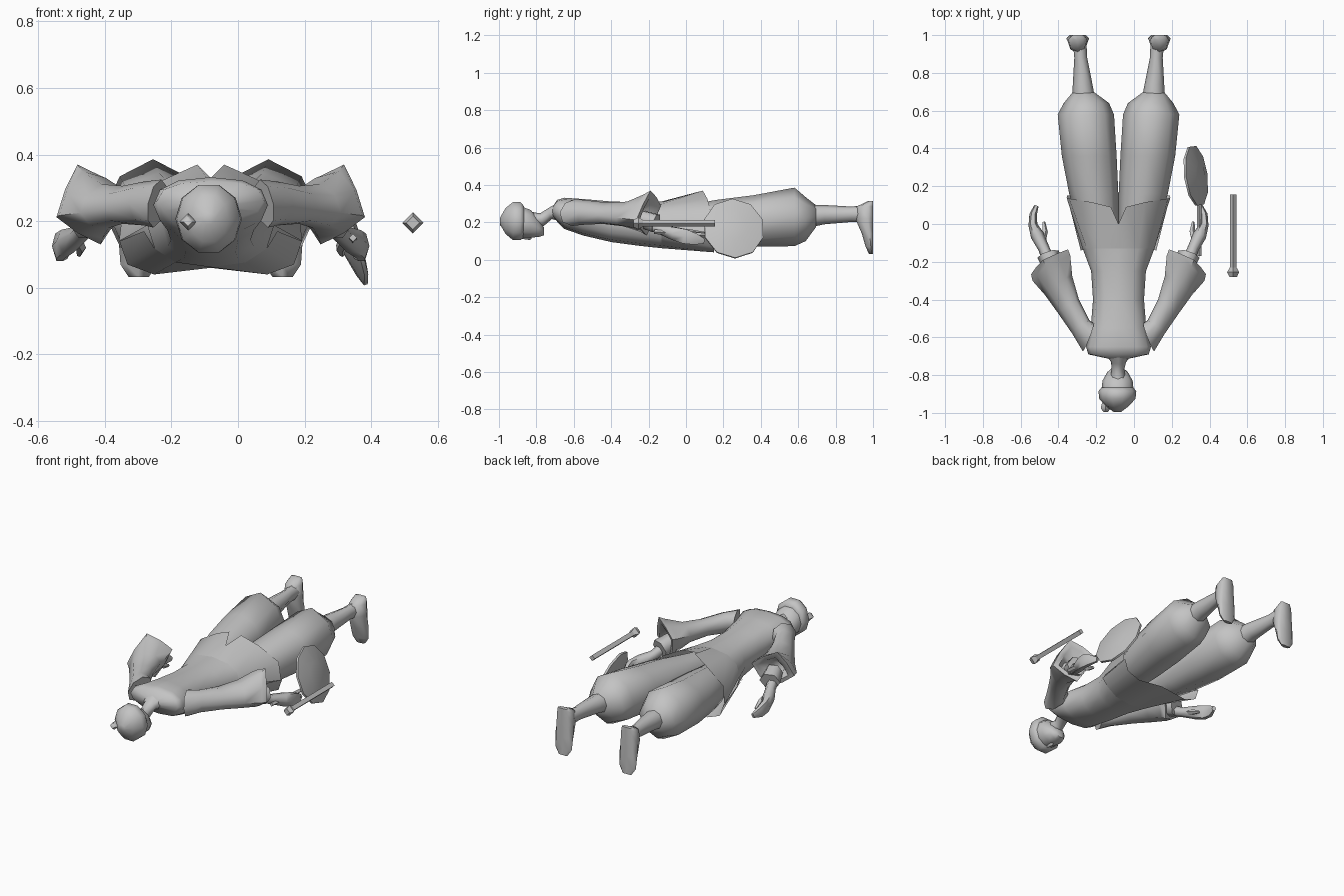
import bpy, bmesh, math
from mathutils import Vector as V

CX = -0.082  # symmetry plane of the body
grey = bpy.data.materials.new("plain_grey")
grey.diffuse_color = (0.55, 0.55, 0.55, 1)


def skin(name, rows, closed=True, caps=True, angle=65):
    """Skin a list of point rows into a smooth-shaded surface."""
    bm = bmesh.new()
    vs = [[bm.verts.new(p) for p in r] for r in rows]
    n = len(rows[0])
    for a, b in zip(vs, vs[1:]):
        for i in range(n if closed else n - 1):
            j = (i + 1) % n
            bm.faces.new((a[i], a[j], b[j], b[i]))
    if closed and caps:
        bm.faces.new(vs[0][::-1])
        bm.faces.new(vs[-1])
    bmesh.ops.recalc_face_normals(bm, faces=bm.faces)
    me = bpy.data.meshes.new(name)
    bm.to_mesh(me)
    bm.free()
    me.materials.append(grey)
    ob = bpy.data.objects.new(name, me)
    bpy.context.collection.objects.link(ob)
    bpy.ops.object.select_all(action='DESELECT')
    ob.select_set(True)
    bpy.context.view_layer.objects.active = ob
    bpy.ops.object.shade_smooth_by_angle(angle=math.radians(angle))
    return ob


def ring(c, a, b, n, e=1.0):
    """Closed section; e < 1 is boxier, e = 2 is a diamond."""
    c, a, b = V(c), V(a), V(b)
    out = []
    for i in range(n):
        t = 2 * math.pi * i / n
        cs, sn = math.cos(t), math.sin(t)
        out.append(c + a * math.copysign(abs(cs) ** e, cs) + b * math.copysign(abs(sn) ** e, sn))
    return out


def yring(x, y, rx, lo, hi, n=12, e=1.0):
    """Section at y, spanning lo..hi in z."""
    return ring((x, y, (lo + hi) / 2), (rx, 0, 0), (0, 0, (hi - lo) / 2), n, e)


def tube(name, pts, n=6):
    """Tube along points (x, y, z, side radius, height radius)."""
    rows = []
    for i, p in enumerate(pts):
        d = V(pts[min(i + 1, len(pts) - 1)][:3]) - V(pts[max(i - 1, 0)][:3])
        side = d.cross(V((0, 0, 1))).normalized()
        up = side.cross(d).normalized()
        rows.append(ring(p[:3], side * p[3], up * p[4], n))
    return skin(name, rows)


# Tunic body, shoulders to hips
body = [(-.715, .045, .235, .28), (-.69, .16, .205, .32), (-.65, .172, .165, .332),
        (-.55, .147, .13, .325), (-.4, .135, .095, .312), (-.25, .145, .075, .307),
        (-.13, .19, .062, .312)]
rows = [yring(CX, *s, e=.85) for s in body]
skin("tunic", rows, caps=False)

# Back panel of the tunic, notched in the middle of its hem
hip = rows[-1]
hem = [(.275, .14, .14), (.262, .135, .25), (.14, .115, .325), (.04, .09, .37)]
right = [V((CX + u, y, z)) for u, y, z in hem]
left = [V((CX - u, y, z)) for u, y, z in reversed(hem)]
hem_row = right + [V((CX, 0, .33))] + left
top = [hip[0], hip[1], hip[2], hip[3].lerp(hip[2], .3), hip[3],
       hip[3].lerp(hip[4], .3), hip[4], hip[5], hip[6]]
skin("tunic_back_panel", [top, hem_row], closed=False)

# Front panel of the tunic, flared at the side slits
front_top = [V((CX - .2, -.14, .17)), *hip[7:12], V((CX + .2, -.14, .17))]
front_hem = [V((CX + u, .15, z)) for u, z in
             ((-.274, .14), (-.25, .07), (-.17, .04), (0, .06),
              (.17, .04), (.25, .07), (.274, .14))]
skin("tunic_front_panel", [front_top, front_hem], closed=False)

# Neck, face, hair cap, bun
tube("neck", [(-.085, -.84, .21, .045, .05), (-.085, -.77, .215, .033, .035),
              (CX, -.73, .245, .04, .03), (CX, -.68, .255, .08, .05)], 8)
skin("face", [yring(-.087, *s, 10) for s in
              ((-.93, .075, .125, .28), (-.88, .085, .115, .29),
               (-.83, .08, .115, .27), (-.785, .055, .12, .215),
               (-.76, .028, .13, .175))])
skin("hair_cap", [yring(-.088, *s, 10) for s in
                  ((-.995, .02, .19, .225), (-.965, .06, .135, .28),
                   (-.925, .096, .1, .314), (-.885, .1, .1, .314),
                   (-.865, .084, .12, .29))])
skin("nose", [yring(-.087, *s, 4) for s in
              ((-.88, .004, .112, .13), (-.835, .014, .106, .13), (-.825, .008, .114, .13))])
skin("hair_bun", [yring(-.15, *s, 4) for s in
                  ((-.995, .012, .185, .209), (-.975, .026, .172, .224),
                   (-.95, .02, .177, .217), (-.93, .01, .187, .207))])

for s, side in ((-1, "left"), (1, "right")):
    def X(u):
        return CX + s * u

    # Wide sleeve flaring to a diamond-shaped, turned-in cuff
    sleeve = [((.16, -.6, .253), (.028, -.075, 0), (-.012, .01, .072), 1),
              ((.2, -.545, .253), (.046, -.034, 0), (0, .01, .066), 1),
              ((.265, -.435, .249), (.055, -.037, -.01), (0, .01, .057), 1),
              ((.318, -.325, .245), (.073, -.049, -.02), (.01, .01, .066), 1.1),
              ((.355, -.235, .25), (.1, -.066, -.033), (.03, .01, .1), 1.5),
              ((.365, -.2, .25), (.098, -.066, -.038), (.035, .01, .12), 1.75),
              ((.362, -.2, .245), (.072, -.048, -.03), (.025, .005, .085), 1.7),
              ((.345, -.26, .24), (.04, -.026, -.01), (0, 0, .04), 1)]
    skin(side + "_sleeve", [ring((X(c[0]), c[1], c[2]), (s * a[0], a[1], a[2]),
                                 (s * b[0], b[1], b[2]), 8, e) for c, a, b, e in sleeve])
    # Inner cuff, wrist and curled hand with thumb
    tube(side + "_inner_cuff", [(X(.345), -.24, .22, .05, .05),
                                (X(.372), -.16, .195, .06, .055)], 6)
    tube(side + "_hand", [(X(.36), -.22, .2, .033, .033), (X(.395), -.13, .16, .03, .028),
                          (X(.43), -.06, .14, .036, .04), (X(.453), -.005, .125, .024, .045),
                          (X(.452), .05, .11, .02, .035), (X(.435), .095, .1, .012, .015)], 6)
    tube(side + "_thumb", [(X(.405), -.1, .15, .018, .018), (X(.39), -.04, .12, .016, .016),
                           (X(.395), .01, .1, .008, .008)], 5)

    # Baggy trouser leg gathered below the knee
    skin(side + "_trouser_leg", [yring(X(u), y, r, lo, hi, 8, e) for u, y, r, lo, hi, e in
         ((.08, -.1, .08, .09, .28, 1), (.115, .05, .115, .075, .3, 1),
          (.131, .16, .13, .07, .32, 1), (.155, .36, .145, .07, .345, 1),
          (.173, .58, .149, .073, .386, 1.15), (.17, .64, .12, .1, .335, 1.1),
          (.185, .695, .06, .175, .292, 1))])
    # Calf and foot
    skin(side + "_calf", [yring(X(u), y, r, lo, hi, 8) for u, y, r, lo, hi in
         ((.185, .67, .06, .175, .295), (.19, .74, .052, .19, .293),
          (.2, .88, .034, .202, .285), (.205, .95, .036, .2, .29))])
    # Each foot section: height, instep y, half width; the sole is flat at y = 1
    foot = [(.315, .975, .035), (.285, .912, .05), (.22, .905, .055),
            (.14, .94, .06), (.07, .96, .055), (.032, .978, .03)]
    rows = [ring((X(.216), 1 - (1 - a) * .3, z), (r, 0, 0), (0, (1 - a) * .7, 0), 8)
            for z, a, r in foot]
    skin(side + "_foot", [[V((p.x, min(p.y, 1), p.z)) for p in r] for r in rows])

# Round lens-shaped paddle fan, tilted, with its handle
axis = V((.93, .12, .34)).normalized()
across = V((-.13, .99, 0)).normalized()
rise = axis.cross(across).normalized()
mid = V((.327, .255, .167))
skin("fan", [ring(mid + axis * o, rise * r, across * r * .98, 10)
             for o, r in ((-.027, .07), (-.006, .168), (.006, .168), (.027, .07))])
tube("fan_handle", [(.345, -.17, .15, .012, .012), (.345, .12, .13, .012, .012)], 4)

# Loose stick with a knob on its end
skin("stick", [yring(.525, y, .018, .177, .213, 4) for y in (-.25, .155)], angle=30)
skin("stick_knob", [yring(.525, y, r, .195 - r, .195 + r, 4) for y, r in
                    ((-.28, .02), (-.255, .032), (-.23, .018))], angle=30)
